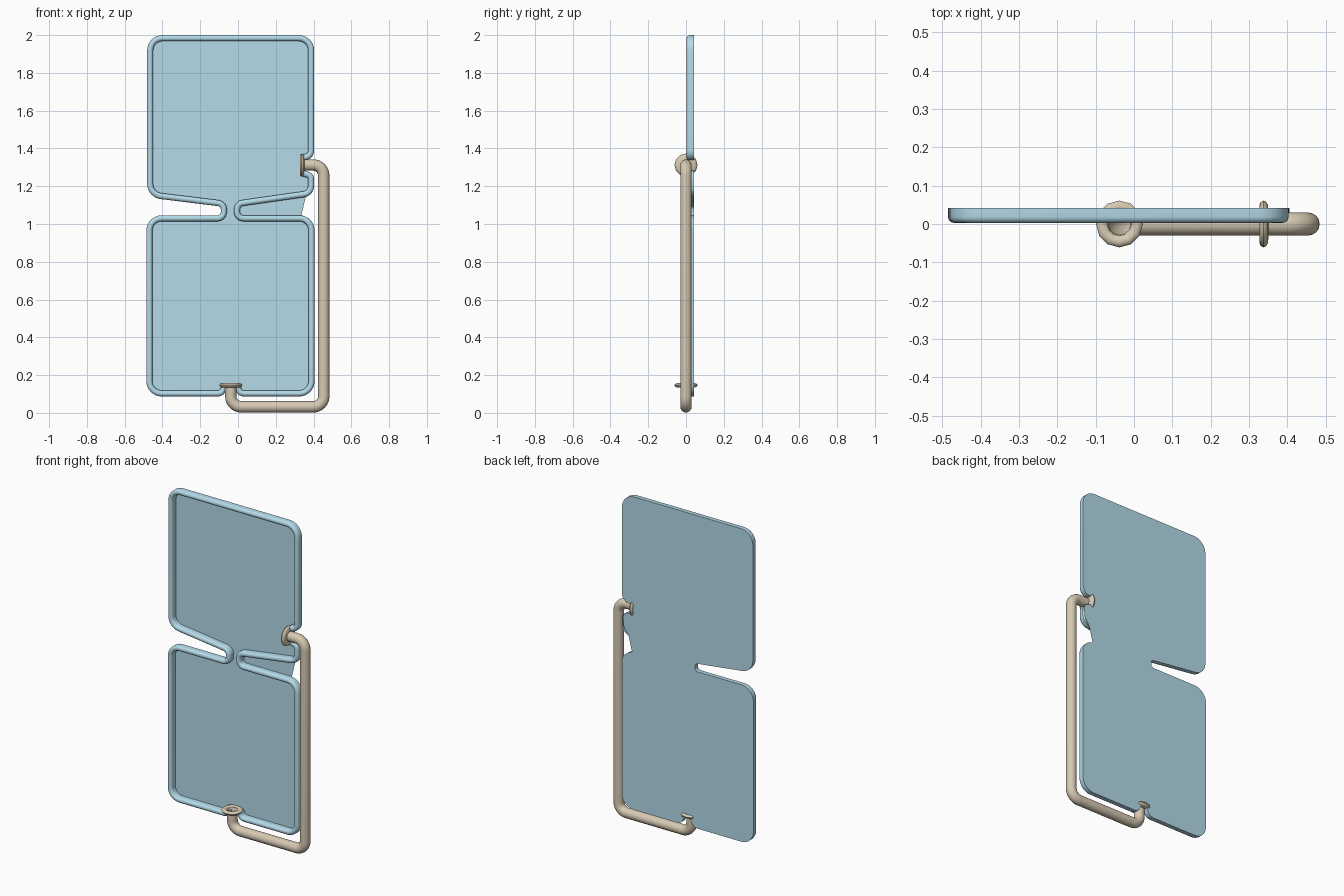
import bpy, bmesh, math
from mathutils import Vector, Matrix

if "Cube" in bpy.data.objects:
    bpy.data.objects.remove(bpy.data.objects["Cube"])

BACK, FRONT, HALF = 0.042, 0.003, 0.016


def material(name, col):
    m = bpy.data.materials.new(name)
    m.diffuse_color = col
    m.use_nodes = True
    m.node_tree.nodes["Principled BSDF"].inputs["Base Color"].default_value = m.diffuse_color
    return m


blue = material("pale_blue", (0.46, 0.71, 0.82, 1))
tan = material("tan", (0.68, 0.59, 0.45, 1))


def finish(bm, name, mat, smooth=True):
    me = bpy.data.meshes.new(name)
    bm.to_mesh(me)
    bm.free()
    ob = bpy.data.objects.new(name, me)
    bpy.context.collection.objects.link(ob)
    me.materials.append(mat)
    if smooth:
        bpy.ops.object.select_all(action='DESELECT')
        ob.select_set(True)
        bpy.context.view_layer.objects.active = ob
        bpy.ops.object.shade_smooth_by_angle(angle=math.radians(50))
    return ob


def rounded(pts, seg=8):
    """Polyline from (x, z, radius) corners, with arcs at the inner corners."""
    out = [Vector(pts[0][:2])]
    for a, b, c in zip(pts, pts[1:], pts[2:]):
        p, r = Vector(b[:2]), b[2]
        u, v = (Vector(a[:2]) - p).normalized(), (Vector(c[:2]) - p).normalized()
        half = u.angle(v) / 2
        cen = p + (u + v).normalized() * (r / math.sin(half))
        s = p + u * (r / math.tan(half)) - cen
        e = p + v * (r / math.tan(half)) - cen
        total = s.angle_signed(e)
        for i in range(seg + 1):
            t = -total * i / seg
            out.append(cen + Vector((s.x * math.cos(t) - s.y * math.sin(t),
                                     s.x * math.sin(t) + s.y * math.cos(t))))
    out.append(Vector(pts[-1][:2]))
    return out


def normals(path):
    res = []
    for i, p in enumerate(path):
        d = [(b - a).normalized() for a, b in zip(path[max(i - 1, 0):i + 2], path[max(i - 1, 0) + 1:i + 2])]
        n = [Vector((-k.y, k.x)) for k in d]
        m = sum(n, Vector((0, 0))).normalized()
        res.append(m / m.dot(n[0]))
    return res


def sweep(name, path, profile, mat, closed):
    bm = bmesh.new()
    rings = [[bm.verts.new((p.x + n.x * o, y, p.y + n.y * o)) for o, y in profile]
             for p, n in zip(path, normals(path))]
    k = len(profile)
    for a, b in zip(rings, rings[1:]):
        for j in range(k if closed else k - 1):
            bm.faces.new((a[j], a[(j + 1) % k], b[(j + 1) % k], b[j]))
    # inner/outer orientation: first profile point lies on the outside
    f = list(bm.faces)[0]
    f.normal_update()
    o, y = [(profile[0][i] + profile[1][i]) / 2 for i in (0, 1)]
    mid_n = normals(path)[0]
    yc = sum(q[1] for q in profile) / k
    if f.normal.dot(Vector((mid_n.x * o, y - yc if closed else 0, mid_n.y * o))) < 0:
        bmesh.ops.reverse_faces(bm, faces=bm.faces)
    return finish(bm, name, mat)


# Rims: straight sides with a rounded front edge, open at the back
left = rounded([(-0.072, 0.142, 0), (-0.085, 0.103, .03), (-0.469, 0.103, .065),
                (-0.469, 1.03, .065), (-0.075, 1.03, .034), (-0.075, 1.107, .034),
                (-0.465, 1.155, .065), (-0.465, 1.984, .065), (0.387, 1.984, .065),
                (0.387, 1.345, .035), (0.342, 1.355, 0)])
right = rounded([(0.342, 1.268, 0), (0.387, 1.256, .025), (0.387, 1.163, .045),
                 (-0.005, 1.107, .034), (-0.005, 1.03, .034), (0.389, 1.03, .065),
                 (0.389, 0.103, .065), (0.01, 0.103, .03), (-0.003, 0.142, 0)])
profile = [(HALF, BACK)]
for i in range(9):
    t = math.pi * i / 8
    profile.append((HALF * math.cos(t), FRONT + HALF - HALF * math.sin(t)))
profile.append((-HALF, BACK))
sweep("left_rim", left, profile, blue, False)
sweep("right_rim", right, profile, blue, False)

# Back panel: follows the left rim, bridges the right notch
outer = [p + n * HALF for p, n in zip(left, normals(left))]
outer += rounded([(0.346, 1.284, 0), (0.398, 1.27, .035), (0.393, 1.19, .05),
                  (0.358, 1.14, .05), (0.335, 1.046, .004), (0.405, 1.046, .08),
                  (0.405, 0.087, .08), (0.0, 0.087, .046), (-0.019, 0.138, 0)])
bm = bmesh.new()
f = bm.faces.new([bm.verts.new((p.x, BACK, p.y)) for p in outer])
f.normal_update()
if f.normal.y < 0:
    f.normal_flip()
bmesh.ops.triangulate(bm, faces=[f])
finish(bm, "back_panel", blue, False)

# Bent hollow pipe
pipe = rounded([(-0.038, 0.15, 0), (-0.038, 0.032, .055), (0.454, 0.032, .055),
                (0.454, 1.312, .055), (0.335, 1.312, 0)])
ring = [(0.03 * math.cos(math.tau * i / 16), 0.03 * math.sin(math.tau * i / 16)) for i in range(16)]
sweep("pipe", pipe, ring, tan, True)


# Flared collars at the pipe mouths
def collar(name, loc, rot_y):
    bm = bmesh.new()
    pts = [(.029, -.013), (.05, -.011), (.058, -.006), (.061, .001), (.057, .008),
           (.048, .011), (.038, .009), (.031, .003), (.029, -.013)]
    vs = [bm.verts.new((r, 0, z)) for r, z in pts]
    es = [bm.edges.new(q) for q in zip(vs, vs[1:])]
    bmesh.ops.spin(bm, geom=vs + es, cent=(0, 0, 0), axis=(0, 0, 1), angle=math.tau, steps=12)
    bmesh.ops.remove_doubles(bm, verts=bm.verts, dist=1e-4)
    bmesh.ops.recalc_face_normals(bm, faces=bm.faces)
    bm.transform(Matrix.Translation(loc) @ Matrix.Rotation(rot_y, 4, 'Y'))
    finish(bm, name, tan)


collar("lower_collar", (-0.038, 0, 0.146), 0)
collar("upper_collar", (0.338, 0, 1.312), -math.pi / 2)
